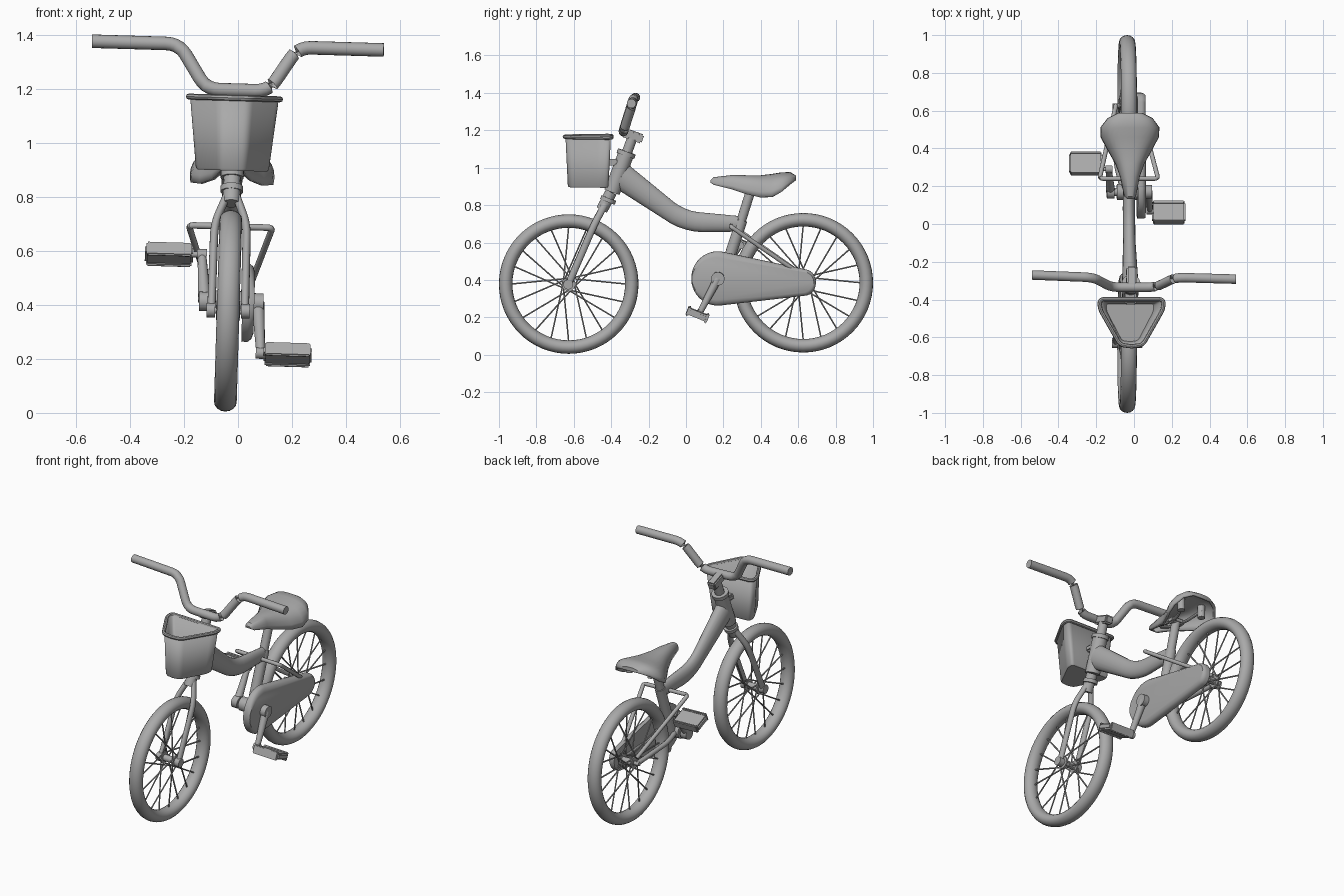
import bpy, bmesh
from math import sin, cos, pi, radians
from mathutils import Vector, Matrix

cube = bpy.data.objects.get("Cube")
if cube:
    bpy.data.objects.remove(cube)

grey = bpy.data.materials.new("plain_grey")
grey.use_nodes = True
grey.diffuse_color = (0.4, 0.4, 0.4, 1)
grey.node_tree.nodes["Principled BSDF"].inputs["Base Color"].default_value = (0.4, 0.4, 0.4, 1)
parts = []


def add(name, bm, smooth=True):
    """Turn a bmesh into a named part."""
    bmesh.ops.recalc_face_normals(bm, faces=bm.faces)
    mesh = bpy.data.meshes.new(name)
    bm.to_mesh(mesh)
    bm.free()
    ob = bpy.data.objects.new(name, mesh)
    bpy.context.collection.objects.link(ob)
    mesh.materials.append(grey)
    if smooth:
        bpy.ops.object.select_all(action='DESELECT')
        ob.select_set(True)
        bpy.context.view_layer.objects.active = ob
        bpy.ops.object.shade_smooth_by_angle(angle=radians(40))
    parts.append(ob)
    return ob


def rounded(pts, r):
    """Soften the corners of a path."""
    pts = [Vector(p) for p in pts]
    out = [pts[0]]
    for a, b, c in zip(pts, pts[1:], pts[2:]):
        p, q = b + (a - b).normalized() * r, b + (c - b).normalized() * r
        for i in range(6):
            t = i / 5
            out.append(p * (1 - t) ** 2 + b * 2 * t * (1 - t) + q * t * t)
    return out + [pts[-1]]


def sweep(bm, pts, radius, sides=14, flat=1.0, closed=False):
    """Sweep a circle along a path; radius may be a list, flat scales it along x."""
    pts = [Vector(p) for p in pts]
    n = len(pts)
    rings = []
    for i, p in enumerate(pts):
        a = pts[i - 1] if i or closed else p
        b = pts[(i + 1) % n] if i < n - 1 or closed else p
        d = (b - a).normalized()
        ref = Vector((0, 0, 1)) if abs(d.x) > 0.7 or closed else Vector((1, 0, 0))
        u = (ref - d * ref.dot(d)).normalized()
        v = d.cross(u)
        r = radius[i] if isinstance(radius, list) else radius
        rings.append([bm.verts.new(p + u * cos(k * 2 * pi / sides) * r * flat + v * sin(k * 2 * pi / sides) * r)
                      for k in range(sides)])
    bridge(bm, rings, closed)
    if not closed:
        bm.faces.new(rings[0])
        bm.faces.new(rings[-1])


def bridge(bm, rings, closed=False, wrap=True):
    pairs = list(zip(rings, rings[1:])) + ([(rings[-1], rings[0])] if closed else [])
    for a, b in pairs:
        for k in range(len(a) if wrap else len(a) - 1):
            j = (k + 1) % len(a)
            bm.faces.new((a[k], a[j], b[j], b[k]))


def tube(name, pts, radius, **kw):
    bm = bmesh.new()
    sweep(bm, pts, radius, **kw)
    return add(name, bm)


def box(name, center, size, tilt=0, bevel=0.008):
    bm = bmesh.new()
    m = Matrix.Translation(center) @ Matrix.Rotation(tilt, 4, 'X') @ Matrix.Diagonal((*size, 1))
    bmesh.ops.create_cube(bm, size=1, matrix=m)
    bmesh.ops.bevel(bm, geom=bm.edges[:], offset=bevel, segments=2, affect='EDGES')
    return add(name, bm)


# Wheels: tyre, hub and crossed spokes
def wheel(name, y, z):
    bm = bmesh.new()
    rings = []
    for i in range(64):
        a = i * 2 * pi / 64
        ring = []
        for k in range(16):
            t = k * 2 * pi / 16
            r = 0.337 + 0.036 * cos(t)
            ring.append(bm.verts.new((0.042 * sin(t), y + r * cos(a), z + r * sin(a))))
        rings.append(ring)
    bridge(bm, rings, closed=True)
    add(name + "_tyre", bm)
    bm = bmesh.new()
    for half, r in ((0.045, 0.02), (0.078, 0.012)):
        sweep(bm, [(-half, y, z), (half, y, z)], r)
    for s in (-1, 1):
        sweep(bm, [(s * 0.036, y, z), (s * 0.044, y, z)], 0.036, sides=20)
    add(name + "_hub", bm)
    bm = bmesh.new()
    for i in range(20):
        a = i * 2 * pi / 20
        h = a + (1.3 if i % 4 < 2 else -1.3)
        x = 0.04 if i % 2 else -0.04
        sweep(bm, [(x, y + 0.03 * cos(h), z + 0.03 * sin(h)),
                   (0, y + 0.31 * cos(a), z + 0.31 * sin(a))], 0.0045, sides=6)
    add(name + "_spokes", bm)


wheel("front_wheel", -0.627, 0.378)
wheel("rear_wheel", 0.627, 0.385)

# Fork, steering column and stem
for s, side in ((1, "left"), (-1, "right")):
    tube(side + "_fork_leg", rounded([(s * 0.062, -0.63, 0.375), (s * 0.06, -0.49, 0.70),
                                      (s * 0.015, -0.43, 0.81)], 0.05), 0.019, flat=0.8)
    tube(side + "_fork_end", [(s * 0.048, -0.63, 0.378), (s * 0.08, -0.63, 0.378)], 0.027)
tube("fork_crown", [(0, -0.45, 0.775), (0, -0.40, 0.87)], 0.032)
tube("lower_collar", [(0, -0.42, 0.818), (0, -0.412, 0.838)], 0.042, sides=20)
tube("head_tube", [(0, -0.396, 0.87), (0, -0.322, 1.07)], 0.043, sides=20)
tube("upper_collar", [(0, -0.324, 1.065), (0, -0.316, 1.087)], 0.05, sides=20)
tube("steering_column", [(0, -0.32, 1.07), (0, -0.28, 1.18)], 0.028)
box("stem", (0, -0.285, 1.172), (0.055, 0.115, 0.05), radians(-20))
tube("handlebar", rounded([(-0.533, -0.27, 1.36), (-0.21, -0.283, 1.36), (-0.105, -0.335, 1.195),
                           (0.125, -0.335, 1.195), (0.23, -0.283, 1.36), (0.547, -0.292, 1.36)], 0.05),
     0.025, sides=16)

# Frame: flattened main tube, seat tube, rear stays
tube("main_tube", rounded([(0, -0.345, 0.955), (0, -0.01, 0.712), (0, 0.285, 0.70)], 0.1),
     [0.072] + [0.053] * 6 + [0.042], sides=18, flat=0.62)
tube("seat_tube", [(0, 0.19, 0.39), (0, 0.298, 0.72)], 0.031)
tube("seat_post", [(0, 0.29, 0.70), (0, 0.35, 0.89)], 0.026)
tube("upper_stays", rounded([(-0.06, 0.63, 0.42), (-0.155, 0.24, 0.69), (0.155, 0.24, 0.69),
                             (0.06, 0.63, 0.42)], 0.02), 0.012, sides=10)
for s in (-1, 1):
    tube("lower_stay", rounded([(s * 0.025, 0.19, 0.41), (s * 0.058, 0.32, 0.40), (s * 0.062, 0.63, 0.385)],
                               0.05), 0.015, sides=10)
tube("crank_axle", [(-0.1, 0.17, 0.41), (0.12, 0.17, 0.41)], 0.022)
tube("bottom_bracket", [(-0.055, 0.17, 0.41), (0.06, 0.17, 0.41)], 0.042, sides=20)

# Chain guard: tapered pod with softened rims
bm = bmesh.new()
outline = [(0.17 + 0.142 * cos(a), 0.41 + 0.145 * sin(a)) for a in
           (radians(82 + i * 8.4) for i in range(24))]
outline += [(0.635 + 0.06 * cos(a), 0.388 + 0.07 * sin(a)) for a in
            (radians(-80 + i * 16) for i in range(11))]
rings = []
for x, inset in ((0.052, 0.0), (0.075, 0.0), (0.088, 0.07), (0.096, 0.22)):
    rings.append([bm.verts.new((x, y + ((0.17 + 0.9 * (y - 0.17)) - y) * inset,
                                z + (0.405 - z) * inset)) for y, z in outline])
bridge(bm, rings)
bm.faces.new(rings[0])
bm.faces.new(rings[-1])
add("chain_guard", bm)

# Cranks and pedals
for side, x, s, end in (("left", 0.11, 1, (0.072, 0.225)), ("right", -0.088, -1, (0.29, 0.583))):
    foot = Vector((x + s * 0.015, *end))
    tube(side + "_crank", [(x, 0.17, 0.41), foot], [0.024, 0.016])
    tube(side + "_crank_boss", [(x - 0.02, 0.17, 0.41), (x + 0.02, 0.17, 0.41)], 0.036, sides=20)
    tube(side + "_crank_eye", [foot - Vector((0.018, 0, 0)), foot + Vector((0.018, 0, 0))], 0.021)
    tube(side + "_pedal_pin", [foot, foot + Vector((s * 0.1, 0, 0))], 0.011)
    center = Vector((s * 0.225, end[0] - 0.01 if s > 0 else 0.32, end[1] - 0.003))
    box(side + "_pedal", center, (0.178, 0.108, 0.036), radians(-22))
    for t in (-1, 1):
        off = Matrix.Rotation(radians(-22), 3, 'X') @ Vector((0, t * 0.052, 0))
        box(side + "_pedal_edge", center + off, (0.168, 0.016, 0.052), radians(-22), 0.005)

# Saddle: arched shell lofted from nose to tail
sections = [(0.138, 0.012, 0.93, 0.92), (0.15, 0.025, 0.943, 0.91), (0.25, 0.045, 0.955, 0.885),
            (0.32, 0.07, 0.953, 0.862), (0.4, 0.115, 0.953, 0.845), (0.46, 0.147, 0.96, 0.848),
            (0.51, 0.15, 0.968, 0.875), (0.555, 0.115, 0.97, 0.915), (0.582, 0.06, 0.955, 0.935)]
bm = bmesh.new()
rings = []
for y, w, top, low in sections:
    ring = []
    for k in range(17):
        t = k / 8 - 1
        ring.append(bm.verts.new((w * sin(t * pi / 2), y, top - (top - low) * abs(t) ** 2.4)))
    rings.append(ring)
bridge(bm, rings, wrap=False)
bm.faces.new(rings[0])
bm.faces.new(rings[-1])
saddle = add("saddle", bm)
shell = saddle.modifiers.new("shell", 'SOLIDIFY')
shell.thickness = 0.014
shell.offset = 0
for s in (-1, 1):
    tube("saddle_rail", rounded([(s * 0.012, 0.2, 0.92), (s * 0.03, 0.3, 0.885), (s * 0.035, 0.4, 0.88),
                                 (s * 0.07, 0.5, 0.915)], 0.03), 0.009, sides=8)
    tube("saddle_spring", [(s * 0.075, 0.485, 0.875), (s * 0.075, 0.485, 0.95)], 0.022)
box("saddle_clamp", (0, 0.35, 0.885), (0.09, 0.05, 0.035))

# Basket: open tapered bucket with a folded rim
half = rounded([(0, -0.648, 0), (0.06, -0.64, 0), (0.168, -0.45, 0), (0.17, -0.398, 0), (0, -0.398, 0)], 0.024)
loop = half + [Vector((-p.x, p.y, 0)) for p in reversed(half[1:-1])]
bm = bmesh.new()
rings = [[bm.verts.new((p.x * k, -0.525 + (p.y + 0.525) * f, z)) for p in loop]
         for z, k, f in ((0.897, 0.76, 0.83), (0.905, 0.8, 0.87), (1.165, 0.97, 0.97))]
bridge(bm, rings)
bm.faces.new(rings[0])
basket = add("basket", bm)
wall = basket.modifiers.new("wall", 'SOLIDIFY')
wall.thickness = 0.008
tube("basket_rim", [(p.x, p.y, 1.166) for p in loop], 0.011, sides=8, closed=True)
box("basket_bracket", (0, -0.385, 1.03), (0.06, 0.09, 0.035))

# Lean the whole bicycle slightly to its left
lean = Matrix.Translation((-0.048, 0, 0)) @ Matrix.Rotation(0.03, 4, 'Y')
for ob in parts:
    ob.matrix_world = lean @ ob.matrix_world
